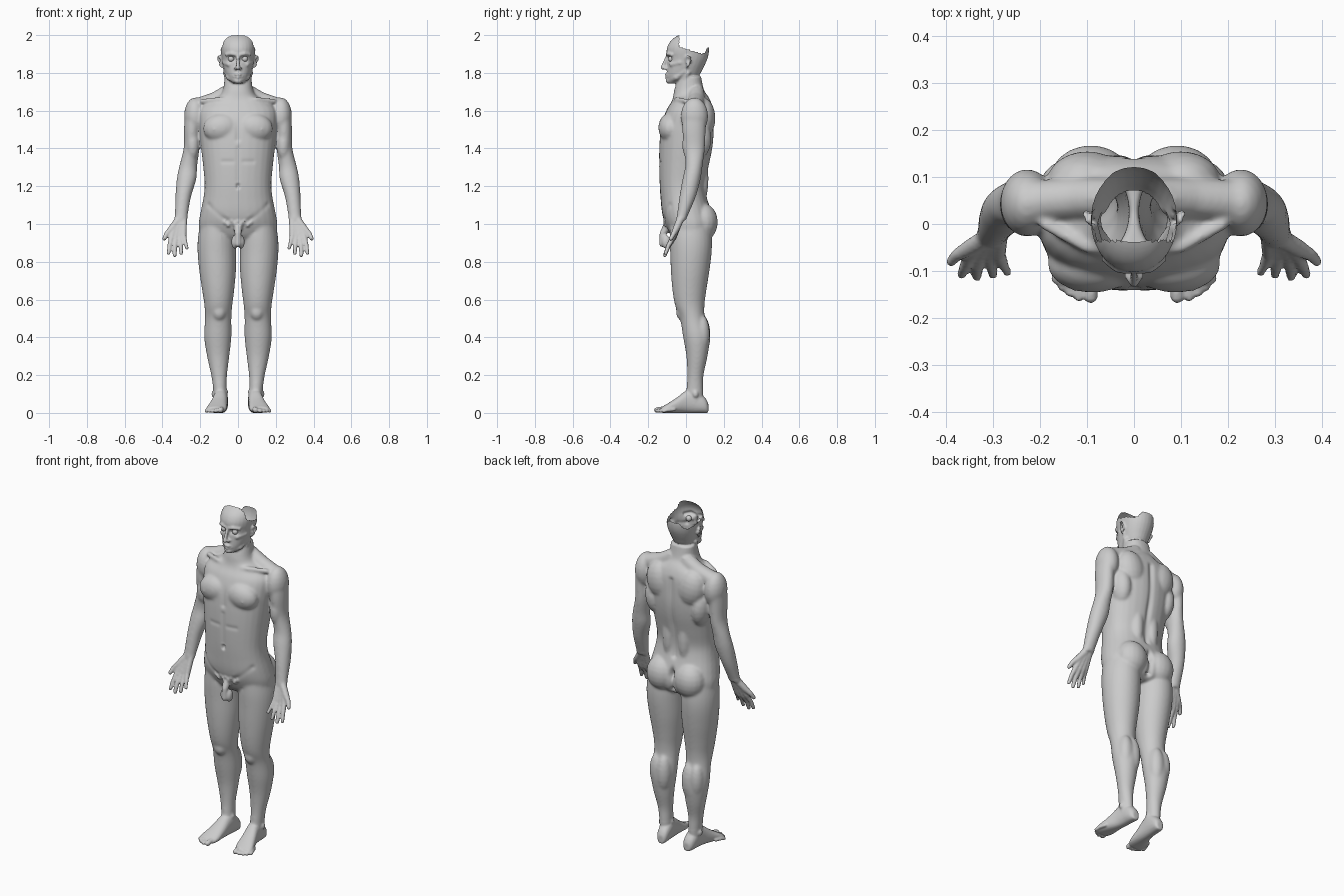
import bpy, bmesh, math
from mathutils import Vector, Matrix

VERTS, FACES = [], []
SEG = 28


def add_rings(rings):
    """Store a closed skin through equal rings of points."""
    base, n = len(VERTS), len(rings[0])
    for ring in rings:
        VERTS.extend(ring)
    for k in range(len(rings) - 1):
        for i in range(n):
            a, b = base + k * n + i, base + k * n + (i + 1) % n
            FACES.append((a, b, b + n, a + n))
    last = base + (len(rings) - 1) * n
    FACES.append(tuple(range(base + n - 1, base - 1, -1)))
    FACES.append(tuple(range(last, last + n)))


def spline(rows, sub=4):
    """Catmull-Rom resampling of a list of number tuples."""
    out = []
    for i in range(len(rows) - 1):
        p = [rows[max(i - 1, 0)], rows[i], rows[i + 1], rows[min(i + 2, len(rows) - 1)]]
        for k in range(sub):
            t = k / sub
            out.append([0.5 * (2 * b + (c - a) * t + (2 * a - 5 * b + 4 * c - d) * t * t
                               + (3 * b - a - 3 * c + d) * t ** 3) for a, b, c, d in zip(*p)])
    return out + [list(rows[-1])]


def loft(rows, place, power=2.0):
    """Skin through superellipse rings; place(row, u, v) gives a point."""
    uv = []
    for i in range(SEG):
        a = 2 * math.pi * i / SEG
        uv.append([math.copysign(abs(f(a)) ** (2 / power), f(a)) for f in (math.cos, math.sin)])
    add_rings([[place(row, u, v) for u, v in uv] for row in spline(rows)])


def trunk(r, u, v):   # z, half width, front y, back y
    return (r[1] * u, (r[2] + r[3]) / 2 + (r[3] - r[2]) / 2 * v, r[0])


def limb(s):          # z, x, y, half width, half depth
    return lambda r, u, v: (s * (r[1] + r[3] * u), r[2] + r[4] * v, r[0])


def sole(s):          # y, x, half width, top z
    return lambda r, u, v: (s * (r[1] + r[2] * u), r[0], r[3] / 2 * (1 + v))


def turned(profile, m, n=12):
    """Revolve (radius, height) points around z, moved by matrix m."""
    ang = [2 * math.pi * i / n for i in range(n)]
    add_rings([[tuple(m @ Vector((r * math.cos(a), r * math.sin(a), z))) for a in ang] for r, z in profile])


def arc(a0, a1, r, z, n=4):
    return [(r * math.cos(math.radians(a0 + (a1 - a0) * i / n)),
             z + r * math.sin(math.radians(a0 + (a1 - a0) * i / n))) for i in range(n + 1)]


def blob(c, r, rot=0.0, s=1):
    m = Matrix.Translation((s * c[0], c[1], c[2])) @ Matrix.Rotation(s * rot, 4, 'Y') @ Matrix.Diagonal((*r, 1))
    turned(arc(-86, 86, 1, 0, 10), m, 18)


def chain(pts, s=1):
    """Round-ended tapered tubes through (x, y, z, radius) points."""
    for a, b in zip(pts, pts[1:]):
        pa, pb = Vector((s * a[0], a[1], a[2])), Vector((s * b[0], b[1], b[2]))
        m = Matrix.Translation(pa) @ (pb - pa).to_track_quat('Z', 'Y').to_matrix().to_4x4()
        turned(arc(-84, 0, a[3], 0) + arc(0, 84, b[3], (pb - pa).length), m)


# Torso and neck
loft([(.91, .17, -.05, .09), (.94, .2, -.08, .13), (1.0, .208, -.11, .145), (1.06, .199, -.127, .135),
      (1.14, .183, -.135, .112), (1.21, .177, -.14, .103), (1.30, .184, -.143, .12),
      (1.38, .193, -.143, .137), (1.45, .2, -.14, .146), (1.52, .205, -.132, .148),
      (1.60, .205, -.105, .145), (1.645, .165, -.078, .133), (1.675, .105, -.068, .118),
      (1.71, .08, -.062, .095), (1.78, .07, -.04, .08)], trunk, 2.3)

# Head
loft([(1.745, .025, -.095, -.04), (1.765, .052, -.1, .045), (1.79, .066, -.102, .072),
      (1.82, .075, -.1, .088), (1.85, .082, -.098, .103), (1.88, .087, -.097, .115),
      (1.91, .091, -.103, .121), (1.94, .092, -.098, .121), (1.97, .085, -.08, .113),
      (1.995, .068, -.048, .09), (2.012, .035, -.005, .055)], trunk, 2.1)

# Nose, lips, chin
chain([(0, -.1, 1.888, .008), (0, -.118, 1.845, .009), (0, -.123, 1.828, .012)])
chain([(.026, -.094, 1.784, .004), (.008, -.107, 1.791, .006), (-.008, -.107, 1.791, .006), (-.026, -.094, 1.784, .004)])
chain([(.024, -.094, 1.782, .004), (0, -.105, 1.777, .007), (-.024, -.094, 1.782, .004)])
blob((0, -.09, 1.758), (.022, .018, .015))

# Groin
chain([(0, -.095, .995, .024), (0, -.122, .95, .018), (0, -.125, .895, .017)])
for i in range(9):
    blob((.017 * (i - 4), -.108 + .0004 * (i - 4) ** 2, 1.015 - .012 * (i % 2)), (.013, .014, .02))

for s in (1, -1):
    # Leg
    loft([(1.02, .112, .02, .085, .105), (.93, .112, .025, .1, .112), (.85, .112, .026, .102, .11),
          (.75, .108, .022, .097, .102), (.65, .105, .018, .085, .09), (.57, .104, .02, .074, .078),
          (.50, .105, .034, .07, .066), (.40, .107, .055, .072, .07), (.30, .105, .058, .059, .056),
          (.20, .1, .05, .042, .043), (.13, .096, .047, .036, .044), (.06, .093, .045, .034, .045)], limb(s))
    blob((.1, -.012, .535), (.04, .042, .05), 0, s)
    blob((.085, .085, .41), (.045, .045, .11), 0, s)
    blob((.13, .083, .42), (.042, .043, .1), 0, s)
    blob((.128, .05, .1), (.012, .016, .02), 0, s)
    blob((.065, .04, .11), (.012, .016, .02), 0, s)
    # Foot and toes
    loft([(.118, .085, .018, .05), (.105, .086, .03, .075), (.08, .088, .035, .1), (.04, .09, .037, .13),
          (0, .094, .039, .118), (-.05, .103, .046, .08), (-.1, .113, .053, .048), (-.128, .118, .046, .032)],
         sole(s), 2.3)
    for x0, x1, y, r in ((.085, .092, -.154, .015), (.108, .117, -.155, .011), (.124, .136, -.147, .01),
                         (.139, .153, -.135, .01), (.151, .167, -.118, .01)):
        chain([(x0, y + .055, r + .008, r), (x1 - .002, y + .02, r + .005, r * .9), (x1, y, r, r)], s)
    # Arm
    loft([(1.62, .23, .045, .036, .055), (1.57, .236, .045, .045, .064), (1.5, .243, .042, .043, .062),
          (1.4, .246, .045, .042, .055), (1.31, .263, .042, .047, .046), (1.24, .272, .03, .052, .048),
          (1.15, .289, .01, .042, .044), (1.07, .298, -.012, .036, .033), (1.02, .303, -.027, .034, .025)], limb(s))
    blob((.228, .045, 1.57), (.058, .073, .1), 0, s)
    blob((.24, .015, 1.42), (.034, .035, .08), 0, s)
    # Hand: four fingers from the wrist, then the thumb
    for w, k, m, t, r in ((.287, (.288, -.064, .937), (.278, -.088, .9), (.27, -.103, .872), .0105),
                          (.297, (.308, -.065, .927), (.303, -.094, .88), (.301, -.108, .845), .0115),
                          (.308, (.33, -.066, .927), (.334, -.096, .875), (.335, -.112, .834), .012),
                          (.318, (.35, -.066, .935), (.362, -.093, .885), (.368, -.108, .845), .0115)):
        chain([(w, -.028, 1.03, .018), (*k, .015), (*m, r), (*t, r * .85)], s)
    chain([(.318, -.032, 1.02, .02), (.352, -.052, .975, .018), (.378, -.066, .948, .013), (.39, -.08, .922, .011)], s)
    # Chest, back, hips
    chain([(.045, .055, 1.7, .042), (.12, .055, 1.655, .045), (.205, .048, 1.625, .046)], s)
    blob((.088, -.085, 1.51), (.098, .062, .077), .15, s)
    blob((.128, -.128, 1.5), (.007, .018, .007), 0, s)
    blob((.1, .09, 1.56), (.085, .066, .11), .2, s)
    blob((.15, .06, 1.45), (.055, .075, .11), .1, s)
    blob((.05, .075, 1.24), (.04, .045, .15), 0, s)
    blob((.092, .09, 1.01), (.09, .079, .1), 0, s)
    chain([(.01, -.063, 1.645, .012), (.1, -.05, 1.66, .013), (.19, .0, 1.65, .014)], s)
    chain([(.015, -.062, 1.65, .012), (.066, .01, 1.8, .014)], s)
    blob((.017, -.105, .905), (.018, .024, .036), 0, s)
    # Face sides: jaw, cheekbone, brow, nostril, ear
    chain([(.062, .0, 1.815, .016), (.047, -.05, 1.777, .017), (.014, -.082, 1.763, .016)], s)
    chain([(.07, -.03, 1.855, .014), (.047, -.075, 1.845, .014)], s)
    chain([(.012, -.1, 1.896, .008), (.035, -.096, 1.902, .009), (.062, -.074, 1.896, .009)], s)
    blob((.013, -.109, 1.824), (.009, .011, .008), 0, s)
    blob((.092, .012, 1.86), (.008, .014, .026), -.15, s)
    chain([(.09, .0, 1.872, .005), (.1, .006, 1.889, .005), (.105, .02, 1.886, .005),
           (.104, .026, 1.868, .005), (.095, .014, 1.842, .005), (.088, .004, 1.832, .006)], s)

# Fuse everything into one skin
mesh = bpy.data.meshes.new("body")
mesh.from_pydata(VERTS, [], FACES)
body = bpy.data.objects.new("body", mesh)
bpy.context.collection.objects.link(body)
bpy.context.view_layer.objects.active = body
body.select_set(True)
mod = body.modifiers.new("fuse", 'REMESH')
mod.mode, mod.voxel_size = 'VOXEL', .006
bpy.ops.object.modifier_apply(modifier=mod.name)

# Soften the muscles strongly, the face, hands and feet lightly
soft = body.vertex_groups.new(name="soft")
soft.add([v.index for v in body.data.vertices if .12 < v.co.z < 1.72
          and not (abs(v.co.x) > .25 and v.co.z < 1.04)
          and not (abs(v.co.x) < .09 and v.co.y < -.08 and .84 < v.co.z < 1.05)], 1.0, 'REPLACE')
for group, count in (("soft", 16), ("", 1)):
    mod = body.modifiers.new("smooth", 'SMOOTH')
    mod.factor, mod.iterations, mod.vertex_group = .5, count, group
    bpy.ops.object.modifier_apply(modifier=mod.name)

# Press in grooves: start, end, radius, depth
bm = bmesh.new()
bm.from_mesh(body.data)
bm.normal_update()
dents = [((0, .15, 1.6), (0, .11, 1.14), .016, .012), ((0, .15, 1.08), (0, .12, .94), .014, .035),
         ((0, -.14, 1.6), (0, -.145, 1.45), .014, .008), ((0, -.145, 1.4), (0, -.14, 1.23), .012, .004),
         ((0, -.14, 1.205), (0, -.14, 1.195), .009, .014), ((.03, -.145, 1.33), (.08, -.135, 1.33), .012, .003),
         ((.04, -.12, 1.0), (.15, -.08, 1.1), .014, .006), ((.024, -.097, 1.874), (.048, -.09, 1.874), .011, .011),
         ((0, -.11, 1.784), (.024, -.1, 1.784), .003, .004), ((.101, .012, 1.868), (.1, .014, 1.856), .007, .006)]
central = [(v, v.co.z) for v in bm.verts if v.co.z > .9 and abs(v.co.x) < .19]
for a, b, rad, depth in dents:
    lo, hi = min(a[2], b[2]) - 2.5 * rad, max(a[2], b[2]) + 2.5 * rad
    near = [v for v, z in central if lo < z < hi]
    for s in ((1, -1) if max(a[0], b[0]) > 0 else (1,)):
        p, q = Vector((s * a[0], a[1], a[2])), Vector((s * b[0], b[1], b[2]))
        d = q - p
        for v in near:
            t = min(1, max(0, (v.co - p).dot(d) / d.length_squared))
            r = (v.co - p - d * t).length
            if r < 2.5 * rad:
                v.co -= v.normal * (depth * math.exp(-(r / rad) ** 2))

# Open the skull behind the hairline
hairline = [(-.036, 1.94), (0, 1.925), (.05, 1.912), (.085, 1.9), (.1, 1.908), (.115, 1.935), (.14, 1.945)]


def above_hairline(c):
    for (y0, z0), (y1, z1) in zip(hairline, hairline[1:]):
        if y0 <= c.y < y1:
            return c.z > z0 + (z1 - z0) * (c.y - y0) / (y1 - y0)
    return False


top = [f for f in bm.faces if f.verts[0].co.z > 1.88]
bmesh.ops.delete(bm, geom=[f for f in top if above_hairline(f.calc_center_median())], context='FACES')
for f in bm.faces:
    f.smooth = True
bm.to_mesh(body.data)
bm.free()

# Eyeballs
for s, side in ((1, "left"), (-1, "right")):
    bpy.ops.mesh.primitive_uv_sphere_add(segments=24, ring_count=16, radius=.016, location=(s * .036, -.078, 1.874))
    bpy.context.object.name = side + "_eyeball"
    bpy.ops.object.shade_smooth()
